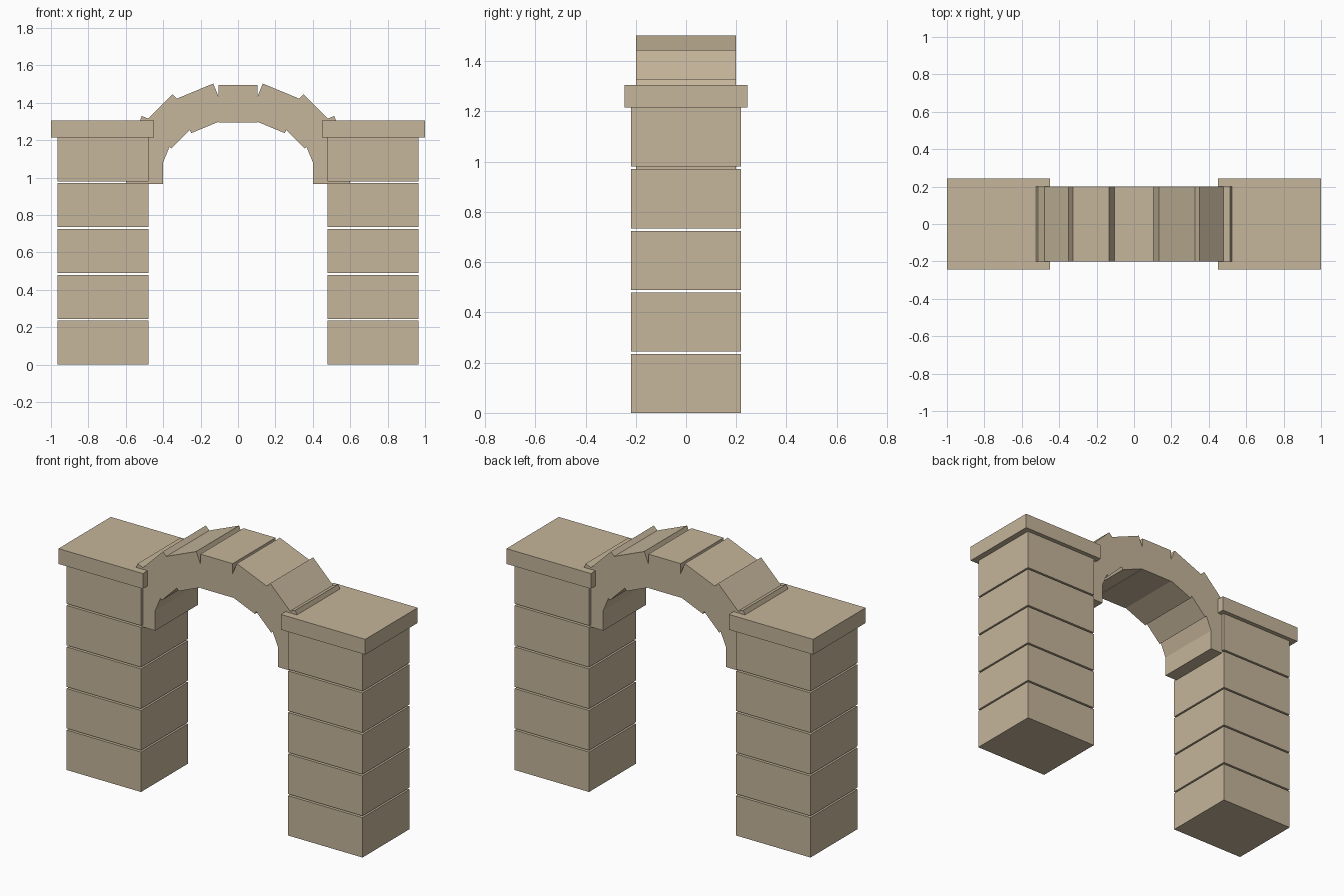
import bpy
from math import sin, cos, radians

cube = bpy.data.objects.get("Cube")
if cube:
    bpy.data.objects.remove(cube, do_unlink=True)

stone = bpy.data.materials.new("sandstone")
stone.use_nodes = True
colour = (0.56, 0.465, 0.325, 1)
stone.diffuse_color = colour
bsdf = next(n for n in stone.node_tree.nodes if n.type == "BSDF_PRINCIPLED")
bsdf.inputs["Base Color"].default_value = colour


def block(name, centre, size, tilt=0):
    """Flat-faced stone block, tilted about the y axis."""
    bpy.ops.mesh.primitive_cube_add(size=1, location=centre, rotation=(0, tilt, 0))
    ob = bpy.context.object
    ob.name = name
    ob.scale = size
    ob.data.materials.append(stone)


# Pillars: stacked blocks with open joints, topped by a wider cap
PITCH, HEIGHT, COURSES = 0.245, 0.235, 5
for side, s in (("left", 1), ("right", -1)):
    for i in range(COURSES):
        block(f"{side}_pillar_block_{i + 1}",
              (s * 0.722, 0, i * PITCH + HEIGHT / 2), (0.485, 0.436, HEIGHT))
    block(f"{side}_pillar_cap", (s * 0.725, 0, 1.26), (0.55, 0.488, 0.09))

# Arch: equal stones fanned along a flattened half ellipse
RADIUS_X, RADIUS_Z, SPRING = 0.5, 0.325, 1.07
for i in range(-4, 5):
    a = radians(22.5 * i)
    name = "keystone" if i == 0 else f"{'left' if i > 0 else 'right'}_arch_stone_{abs(i)}"
    block(name, (RADIUS_X * sin(a), 0, SPRING + RADIUS_Z * cos(a)),
          (0.21, 0.4, 0.2), a)
